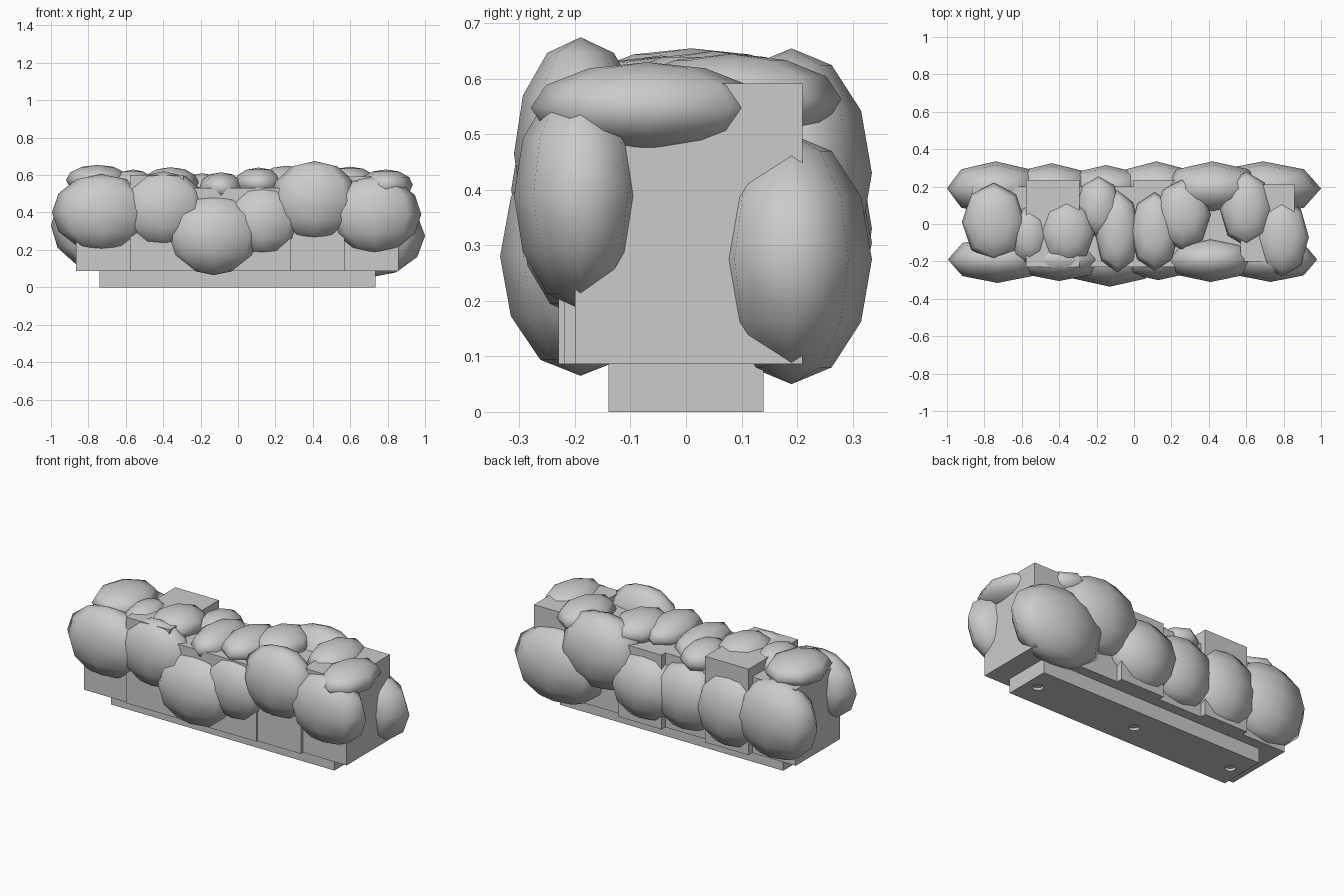
import bpy


def box(name, x0, x1, y0, y1, z0, z1):
    bpy.ops.mesh.primitive_cube_add(size=1, location=((x0 + x1) / 2, (y0 + y1) / 2, (z0 + z1) / 2))
    ob = bpy.context.object
    ob.name = name
    ob.scale = (x1 - x0, y1 - y0, z1 - z0)
    bpy.ops.object.transform_apply(location=False, rotation=False, scale=True)
    return ob


def clump(name, centre, radii):
    bpy.ops.mesh.primitive_uv_sphere_add(segments=8, ring_count=6, radius=1, location=centre)
    ob = bpy.context.object
    ob.name = name
    ob.scale = radii
    bpy.ops.object.transform_apply(location=False, rotation=False, scale=True)
    bpy.ops.object.shade_smooth()
    return ob


# Plinth with three shallow fixing holes underneath
plinth = box("plinth", -0.74, 0.735, -0.14, 0.14, 0, 0.087)
for i, x in enumerate((-0.66, 0.0, 0.66)):
    bpy.ops.mesh.primitive_cylinder_add(vertices=16, radius=0.03, depth=0.03, location=(x, 0, 0))
    hole = bpy.context.object
    hole.name = f"fixing_hole_cutter_{i + 1}"
    hole.hide_render = True
    hole.hide_viewport = True
    mod = plinth.modifiers.new("hole", 'BOOLEAN')
    mod.operation = 'DIFFERENCE'
    mod.object = hole

# Core blocks, staggered in depth: front y, back y, top z
blocks = [(-0.22, 0.20, 0.54), (-0.23, 0.235, 0.60), (-0.23, 0.20, 0.53),
          (-0.23, 0.235, 0.53), (-0.22, 0.20, 0.55), (-0.20, 0.21, 0.592)]
for i, (y0, y1, top) in enumerate(blocks):
    x0 = -0.865 + i * 0.287
    box(f"core_block_{i + 1}", x0, x0 + 0.287, y0, y1, 0.086, top)

# Front foliage row: x, z, radius x, depth, height
front = [(-0.73, 0.40, 0.265, 0.125, 0.205), (-0.40, 0.42, 0.24, 0.115, 0.20),
         (-0.13, 0.28, 0.27, 0.145, 0.215), (0.13, 0.355, 0.21, 0.11, 0.185),
         (0.41, 0.465, 0.24, 0.12, 0.21), (0.73, 0.39, 0.25, 0.12, 0.205)]
for i, (x, z, rx, ry, rz) in enumerate(front):
    clump(f"front_foliage_{i + 1}", (x, -0.19, z), (rx, ry, rz))

# Back foliage row
back = [(-0.74, 0.33, 0.26, 0.145, 0.235), (-0.44, 0.31, 0.23, 0.135, 0.22),
        (-0.15, 0.31, 0.22, 0.125, 0.20), (0.12, 0.305, 0.23, 0.145, 0.20),
        (0.42, 0.43, 0.27, 0.145, 0.225), (0.69, 0.275, 0.31, 0.145, 0.225)]
for i, (x, z, rx, ry, rz) in enumerate(back):
    clump(f"back_foliage_{i + 1}", (x, 0.19, z), (rx, ry, rz))

# Flattened foliage along the top: x, y, top z, radius x, radius y
tops = [(-0.75, 0.01, 0.655, 0.17, 0.21), (-0.56, -0.06, 0.63, 0.11, 0.16),
        (-0.36, -0.045, 0.642, 0.15, 0.175), (-0.19, 0.09, 0.61, 0.12, 0.165),
        (-0.09, -0.04, 0.615, 0.12, 0.22), (0.11, -0.04, 0.64, 0.13, 0.21),
        (0.26, 0.05, 0.65, 0.15, 0.19), (0.60, 0.08, 0.645, 0.14, 0.20),
        (0.79, -0.07, 0.63, 0.145, 0.21)]
for i, (x, y, top, rx, ry) in enumerate(tops):
    clump(f"top_foliage_{i + 1}", (x, y, top - 0.082), (rx, ry, 0.082))
